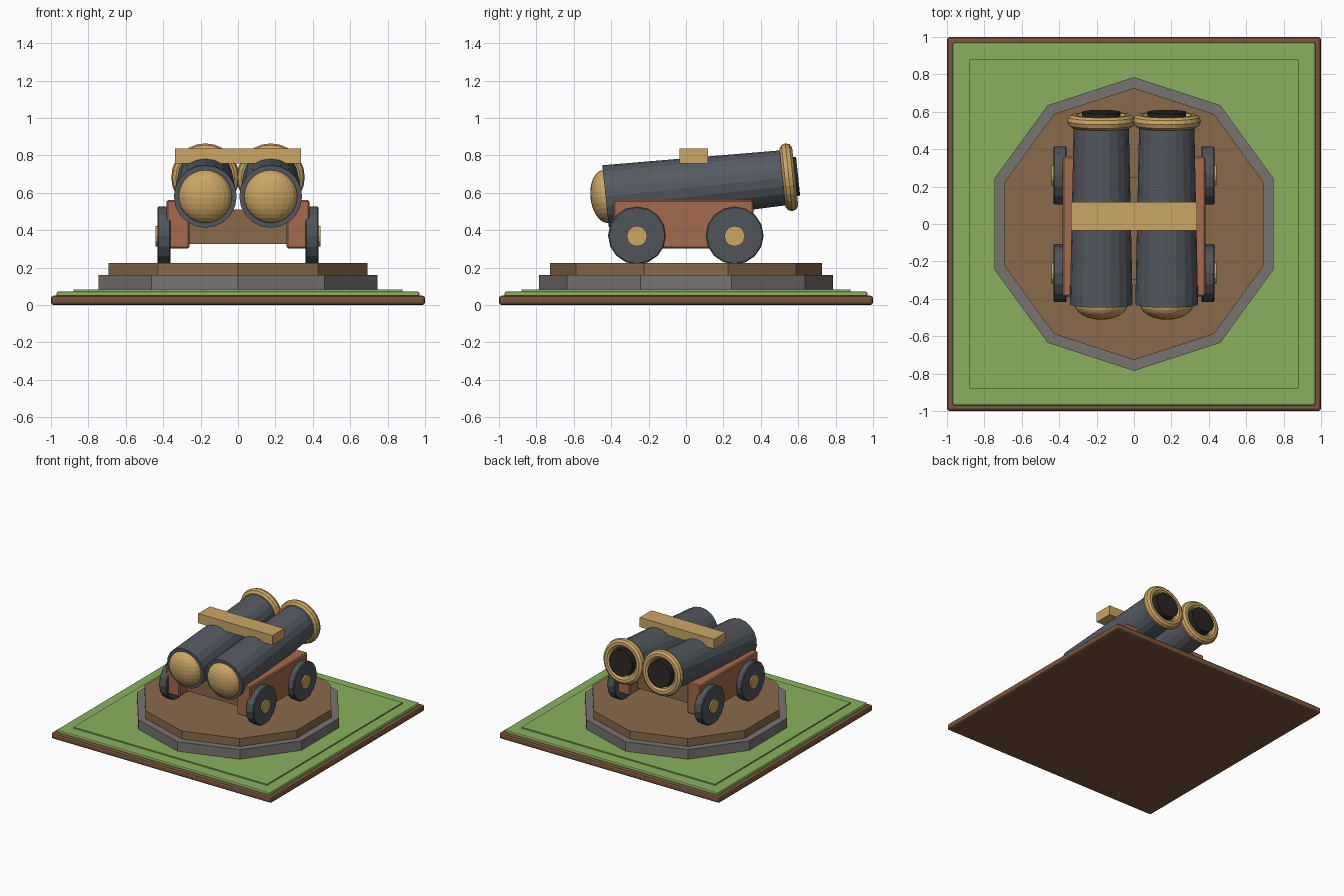
import bpy
from math import radians, pi, sin, cos
from mathutils import Matrix, Vector

old = bpy.data.objects.get("Cube")
if old:
    bpy.data.objects.remove(old, do_unlink=True)


def material(name, rgb):
    lin = [((c / 255 + 0.055) / 1.055) ** 2.4 for c in rgb] + [1]
    m = bpy.data.materials.new(name)
    m.use_nodes = True
    m.diffuse_color = lin
    m.node_tree.nodes["Principled BSDF"].inputs["Base Color"].default_value = lin
    return m


grass = material("grass", (138, 176, 94))
soil = material("soil", (122, 86, 60))
stone = material("stone", (120, 116, 113))
wood = material("wood", (136, 106, 74))
red_wood = material("red_wood", (166, 106, 76))
iron = material("iron", (86, 91, 98))
wheel_iron = material("wheel_iron", (80, 85, 91))
brass = material("brass", (203, 166, 100))
bore_black = material("bore_black", (42, 36, 36))


def finish(name, mat, bevel=0, segments=1):
    ob = bpy.context.object
    ob.name = name
    ob.data.materials.append(mat)
    if bevel:
        mod = ob.modifiers.new("bevel", "BEVEL")
        mod.width, mod.segments = bevel, segments
    return ob


def box(name, mat, lo, hi, bevel=0, segments=1):
    lo, hi = Vector(lo), Vector(hi)
    bpy.ops.mesh.primitive_cube_add(size=1, location=(lo + hi) / 2)
    bpy.context.object.scale = hi - lo
    bpy.ops.object.transform_apply(location=False, rotation=False)
    return finish(name, mat, bevel, segments)


def cone(name, mat, sides, r1, r2, depth, loc, rot=(0, 0, 0), bevel=0):
    bpy.ops.mesh.primitive_cone_add(vertices=sides, radius1=r1, radius2=r2,
                                    depth=depth, location=loc, rotation=rot)
    return finish(name, mat, bevel)


# Ground tile
box("soil_base", soil, (-1, -1, 0), (1, 1, 0.05), 0.015, 2)
box("grass_layer", grass, (-0.97, -0.97, 0.03), (0.97, 0.97, 0.072), 0.01, 2)
box("grass_inset", grass, (-0.88, -0.88, 0.05), (0.88, 0.88, 0.082))

# Ten-sided platform
cone("stone_platform", stone, 10, 0.785, 0.785, 0.10, (0, 0, 0.11))
cone("wood_platform", wood, 10, 0.727, 0.727, 0.085, (0, 0, 0.1825))

# Carriage
box("carriage_bed", wood, (-0.27, -0.30, 0.325), (0.27, 0.25, 0.51))
for side, label in ((1, "left"), (-1, "right")):
    xs = sorted((0.26 * side, 0.383 * side))
    box(label + "_cheek", red_wood, (xs[0], -0.387, 0.303), (xs[1], 0.36, 0.56), 0.008)
    for y, end in ((-0.262, "front"), (0.26, "rear")):
        turn = (0, pi / 2, 0)
        cone(f"{label}_{end}_wheel", wheel_iron, 16, 0.155, 0.155, 0.07,
             (0.395 * side, y, 0.372), turn, 0.006)
        cone(f"{label}_{end}_hub", brass, 12, 0.055, 0.055, 0.1,
             (0.392 * side, y, 0.368), turn)

# Twin barrels, raised towards the muzzle
tilt = radians(6)
axis = Vector((0, cos(tilt), sin(tilt)))
spin = (tilt - pi / 2, 0, 0)
length = 0.985
for side, label in ((1, "left"), (-1, "right")):
    breech = Vector((0.175 * side, -0.43, 0.58))
    cone(label + "_barrel", iron, 20, 0.168, 0.147, length,
         breech + axis * length / 2, spin)
    cone(label + "_bore", bore_black, 20, 0.104, 0.104, 0.12,
         breech + axis * (length - 0.01), spin)
    bpy.ops.mesh.primitive_torus_add(major_segments=24, minor_segments=10,
                                     major_radius=0.146, minor_radius=0.036,
                                     location=breech + axis * length, rotation=spin)
    finish(label + "_muzzle_ring", brass)
    bpy.ops.mesh.primitive_uv_sphere_add(segments=24, ring_count=14, radius=0.142,
                                         location=breech, rotation=(tilt, 0, 0))
    bpy.context.object.scale = (1, 0.57, 1)
    finish(label + "_breech_cap", brass)

# Clamp across both barrels
box("barrel_clamp", brass, (-0.338, -0.034, 0.757), (0.338, 0.118, 0.836))
